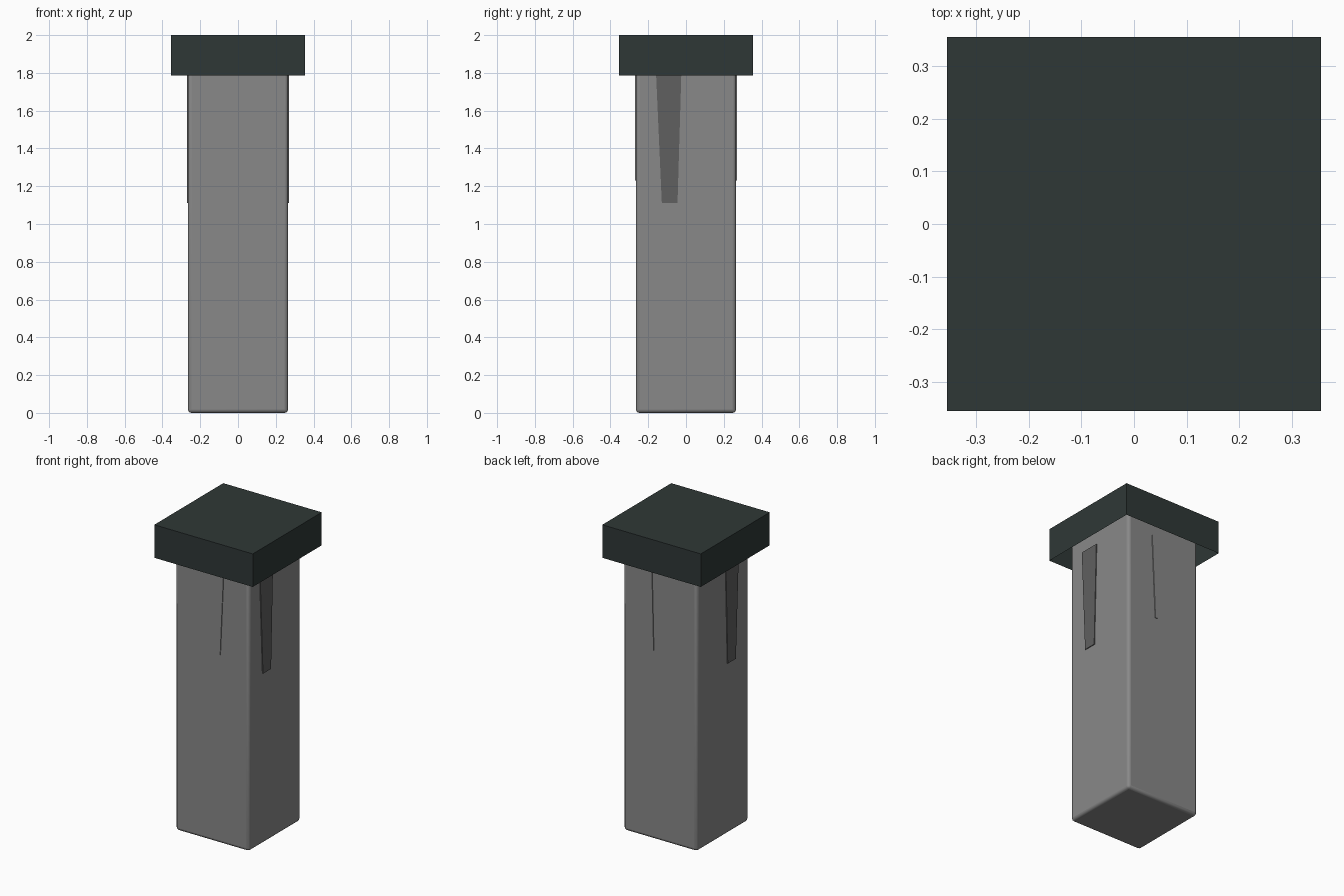
import bpy, bmesh, math

cube = bpy.data.objects.get("Cube")
if cube:
    bpy.data.objects.remove(cube)


def material(name, color):
    m = bpy.data.materials.new(name)
    m.use_nodes = True
    m.diffuse_color = (*color, 1)
    bsdf = next(n for n in m.node_tree.nodes if n.type == 'BSDF_PRINCIPLED')
    bsdf.inputs["Base Color"].default_value = (*color, 1)
    return m


stone = material("grey stone", (0.25, 0.25, 0.25))
stain = material("dark grey stain", (0.115, 0.115, 0.115))
slate = material("dark green slate", (0.028, 0.039, 0.037))


def finish(bm, name, mat):
    bmesh.ops.recalc_face_normals(bm, faces=bm.faces)
    mesh = bpy.data.meshes.new(name)
    bm.to_mesh(mesh)
    bm.free()
    mesh.materials.append(mat)
    ob = bpy.data.objects.new(name, mesh)
    bpy.context.collection.objects.link(ob)
    return ob


def box(half, z0, z1):
    bm = bmesh.new()
    bmesh.ops.create_cube(bm, size=1)
    for v in bm.verts:
        v.co.x *= 2 * half
        v.co.y *= 2 * half
        v.co.z = z1 if v.co.z > 0 else z0
    return bm


# Column with softly rounded edges
column = finish(box(0.265, 0, 1.98), "column", stone)
bevel = column.modifiers.new("soft edges", 'BEVEL')
bevel.width = 0.018
bevel.segments = 3
bpy.context.view_layer.objects.active = column
column.select_set(True)
bpy.ops.object.shade_smooth_by_angle(angle=math.radians(40))
column.select_set(False)

# Hollow cap, open underneath, with a thin rim
bm = box(0.355, 1.785, 2)
bm.faces.ensure_lookup_table()
bottom = min(bm.faces, key=lambda f: f.calc_center_median().z)
bmesh.ops.inset_region(bm, faces=[bottom], thickness=0.015)
for v in bottom.verts:
    v.co.z = 1.97
finish(bm, "cap", slate)


# Tapered streaks hanging below the cap, as thin plates on opposite faces
def streak(name, axis, side, top, low, z_low, mat):
    outline = [(top[0], 1.785), (top[1], 1.785), (low[1], z_low), (low[0], z_low)]
    bm = bmesh.new()
    layers = []
    for depth in (0.263, 0.27):
        d = depth * side
        layers.append([bm.verts.new((d, u, z) if axis == "x" else (u, d, z))
                       for u, z in outline])
    for ring in layers:
        bm.faces.new(ring)
    for i in range(4):
        j = (i + 1) % 4
        bm.faces.new((layers[0][i], layers[0][j], layers[1][j], layers[1][i]))
    finish(bm, name, mat)


for side, label in ((1, "left"), (-1, "right")):
    streak(label + "_streak", "x", side, (-0.158, -0.025), (-0.128, -0.045), 1.11, stain)
for side, label in ((1, "back"), (-1, "front")):
    streak(label + "_streak", "y", side, (0.058, 0.085), (0.045, 0.06), 1.23, stone)
